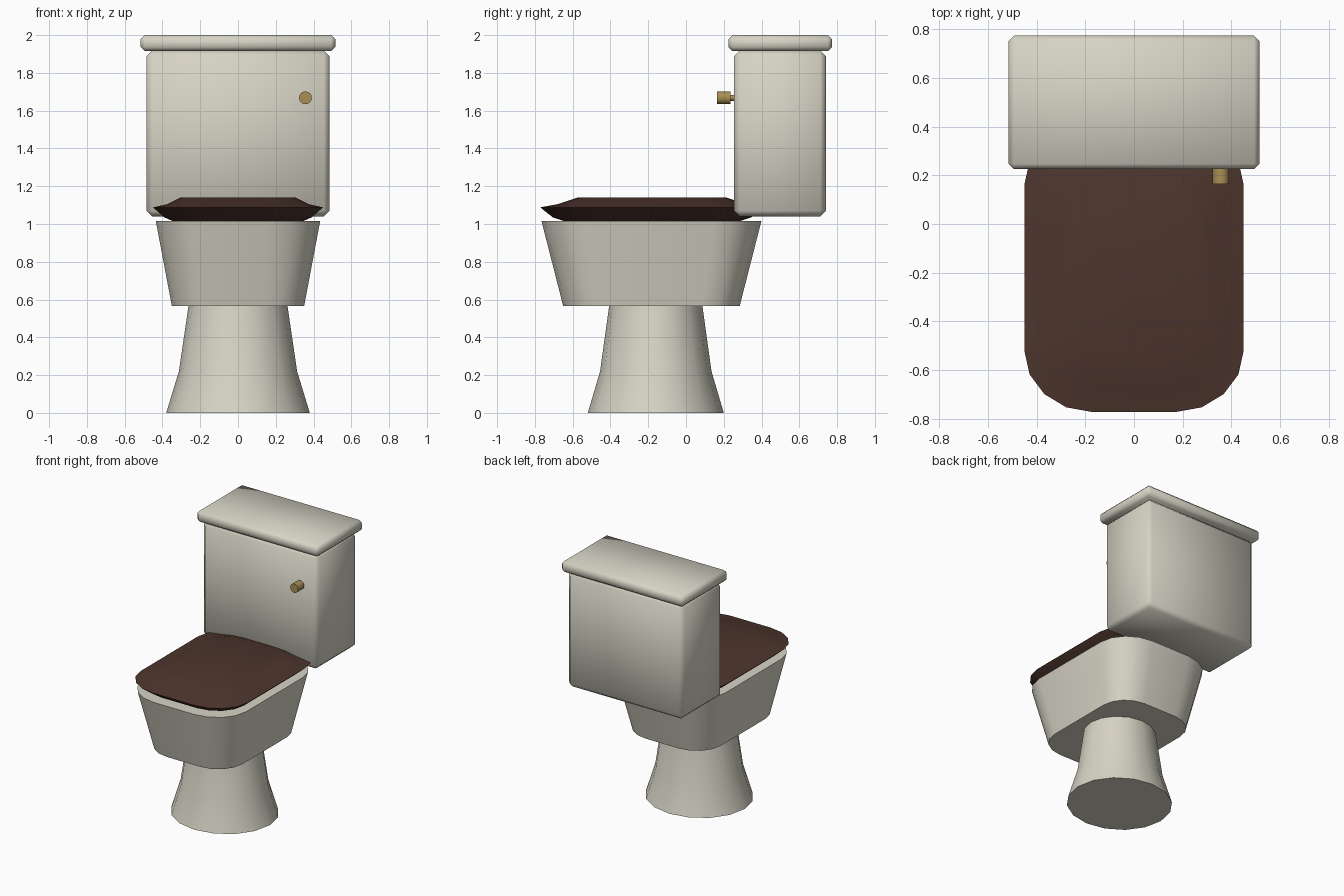
import bpy, bmesh, math
from mathutils import Matrix

if "Cube" in bpy.data.objects:
    bpy.data.objects.remove(bpy.data.objects["Cube"])


def material(name, rgb):
    m = bpy.data.materials.new(name)
    m.diffuse_color = (*rgb, 1)
    m.use_nodes = True
    m.node_tree.nodes["Principled BSDF"].inputs["Base Color"].default_value = m.diffuse_color
    return m


ceramic = material("ceramic", (0.68, 0.66, 0.56))
wood = material("dark_wood", (0.075, 0.036, 0.026))
brass = material("brass", (0.40, 0.27, 0.09))


def finish(bm, name, mat, angle):
    bmesh.ops.recalc_face_normals(bm, faces=bm.faces)
    me = bpy.data.meshes.new(name)
    bm.to_mesh(me)
    bm.free()
    ob = bpy.data.objects.new(name, me)
    bpy.context.collection.objects.link(ob)
    me.materials.append(mat)
    bpy.ops.object.select_all(action='DESELECT')
    ob.select_set(True)
    bpy.context.view_layer.objects.active = ob
    bpy.ops.object.shade_smooth_by_angle(angle=math.radians(angle))
    return ob


def rounded_rect(hx, hy, cy, rx, ry, seg=4):
    pts = []
    for q, (sx, sy) in enumerate([(1, 1), (-1, 1), (-1, -1), (1, -1)]):
        for i in range(seg + 1):
            a = math.pi / 2 * (q + i / seg)
            pts.append((sx * (hx - rx) + rx * math.cos(a),
                        cy + sy * (hy - ry) + ry * math.sin(a)))
    return pts


def ellipse(rx, ry, cy, n=16):
    return [(rx * math.cos(2 * math.pi * i / n), cy + ry * math.sin(2 * math.pi * i / n))
            for i in range(n)]


def loft(name, sections, mat, angle=40):
    """Skin a stack of (outline, z) sections and cap both ends."""
    bm = bmesh.new()
    rings = [[bm.verts.new((x, y, z)) for x, y in pts] for pts, z in sections]
    for a, b in zip(rings, rings[1:]):
        for i in range(len(a)):
            j = (i + 1) % len(a)
            bm.faces.new((a[i], a[j], b[j], b[i]))
    bm.faces.new(rings[0][::-1])
    bm.faces.new(rings[-1])
    return finish(bm, name, mat, angle)


def chamfered_box(name, lo, hi, width, mat):
    bm = bmesh.new()
    bmesh.ops.create_cube(bm, size=1)
    for v in bm.verts:
        v.co = [(a + b) / 2 + c * (b - a) for a, b, c in zip(lo, hi, v.co)]
    bmesh.ops.bevel(bm, geom=bm.edges[:], offset=width, segments=1, affect='EDGES')
    return finish(bm, name, mat, 50)


def rod_y(name, x, z, r, y0, y1, mat):
    bm = bmesh.new()
    bmesh.ops.create_cone(bm, cap_ends=True, segments=16, radius1=r, radius2=r, depth=y1 - y0,
                          matrix=Matrix.Translation((x, (y0 + y1) / 2, z))
                          @ Matrix.Rotation(math.pi / 2, 4, 'X'))
    return finish(bm, name, mat, 40)


# Flared pedestal
loft("pedestal", [(ellipse(0.38, 0.36, -0.16), 0),
                  (ellipse(0.313, 0.295, -0.16), 0.22),
                  (ellipse(0.26, 0.245, -0.16), 0.58)], ceramic)

# Tapered bowl
loft("bowl", [(rounded_rect(0.35, 0.467, -0.183, 0.21, 0.20), 0.565),
              (rounded_rect(0.435, 0.582, -0.183, 0.27, 0.245), 1.015)], ceramic)

# Closed seat lid: flared underside, shallow rim, raised panel
loft("seat_lid", [(rounded_rect(0.34, 0.46, -0.18, 0.21, 0.19), 1.013),
                  (rounded_rect(0.39, 0.525, -0.18, 0.24, 0.22), 1.035),
                  (rounded_rect(0.45, 0.592, -0.18, 0.28, 0.25), 1.088),
                  (rounded_rect(0.375, 0.50, -0.18, 0.23, 0.21), 1.105),
                  (rounded_rect(0.305, 0.395, -0.18, 0.19, 0.17), 1.14)], wood, 50)

# Cistern and its cover
chamfered_box("tank", (-0.485, 0.255, 1.04), (0.485, 0.74, 1.918), 0.03, ceramic)
chamfered_box("tank_cover", (-0.515, 0.225, 1.915), (0.515, 0.773, 2.0), 0.022, ceramic)

# Flush knob on a short stem
rod_y("flush_stem", 0.357, 1.668, 0.016, 0.23, 0.265, brass)
rod_y("flush_knob", 0.357, 1.668, 0.034, 0.165, 0.235, brass)
